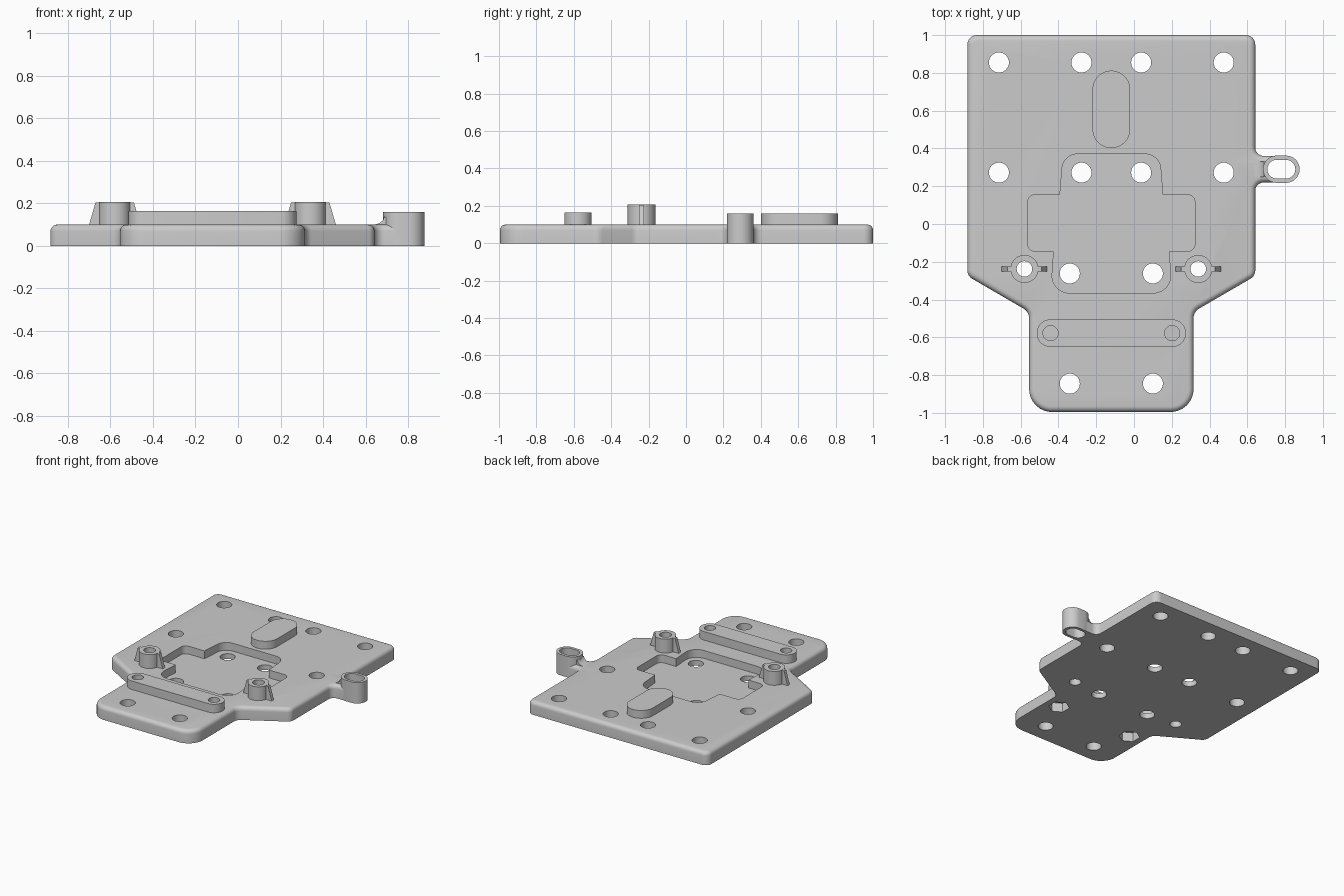
import bpy, bmesh, math
from mathutils import Vector

if "Cube" in bpy.data.objects:
    bpy.data.objects.remove(bpy.data.objects["Cube"], do_unlink=True)

CX = -0.12      # symmetry line of the plate
TOP = 0.1       # plate thickness

grey = bpy.data.materials.new("plain grey")
grey.use_nodes = True
colour = (0.6, 0.6, 0.6, 1)
grey.diffuse_color = colour
grey.node_tree.nodes["Principled BSDF"].inputs["Base Color"].default_value = colour


def rounded(corners, steps=8):
    """Polygon of (x, y, radius) corners with arcs."""
    pts, n = [], len(corners)
    for i, (x, y, r) in enumerate(corners):
        p = Vector((x, y))
        if r == 0:
            pts.append(p)
            continue
        u = (Vector(corners[i - 1][:2]) - p).normalized()
        v = (Vector(corners[(i + 1) % n][:2]) - p).normalized()
        half = math.acos(u.dot(v)) / 2
        t = r / math.tan(half)
        c = p + (u + v).normalized() * (r / math.sin(half))
        a, b = p + u * t - c, p + v * t - c
        pts += [c + a.lerp(b, k / steps).normalized() * r for k in range(steps + 1)]
    return pts


def slot(x, y, r, hx=0, hy=0, n=40):
    """Circle, or a round-ended slot when stretched by hx or hy."""
    pts = []
    for k in range(n):
        a = (k + 0.5) * math.tau / n
        c, s = math.cos(a), math.sin(a)
        pts.append((x + r * c + math.copysign(hx, c), y + r * s + math.copysign(hy, s)))
    return pts


def prism(name, pts, low, high, bevel=0, upright=False):
    """Extrude an outline along z, or along y when upright."""
    bm = bmesh.new()
    face = bm.faces.new([bm.verts.new((p[0], p[1], low)) for p in pts])
    up = bmesh.ops.extrude_face_region(bm, geom=[face], use_keep_orig=True)["geom"]
    bmesh.ops.translate(bm, vec=(0, 0, high - low),
                        verts=[g for g in up if isinstance(g, bmesh.types.BMVert)])
    bmesh.ops.recalc_face_normals(bm, faces=bm.faces)
    if bevel:
        rim = [e for e in bm.edges if all(v.co.z > high - 1e-5 for v in e.verts)]
        bmesh.ops.bevel(bm, geom=rim, offset=bevel, offset_type='OFFSET', segments=5,
                        profile=0.5, affect='EDGES', clamp_overlap=False)
    if upright:
        for v in bm.verts:
            v.co.y, v.co.z = v.co.z, v.co.y
    bmesh.ops.recalc_face_normals(bm, faces=bm.faces)
    mesh = bpy.data.meshes.new(name)
    bm.to_mesh(mesh)
    bm.free()
    mesh.materials.append(grey)
    ob = bpy.data.objects.new(name, mesh)
    bpy.context.collection.objects.link(ob)
    return ob


def finish(ob, cuts=()):
    """Cut (outline, low, high) prisms out, then shade."""
    bpy.ops.object.select_all(action='DESELECT')
    bpy.context.view_layer.objects.active = ob
    ob.select_set(True)
    for pts, low, high in cuts:
        cutter = prism("cutter", pts, low, high)
        cutter.hide_render = True
        mod = ob.modifiers.new("cut", 'BOOLEAN')
        mod.operation, mod.solver, mod.object = 'DIFFERENCE', 'EXACT', cutter
        bpy.ops.object.modifier_apply(modifier=mod.name)
        bpy.data.objects.remove(cutter, do_unlink=True)
    bpy.ops.object.shade_smooth_by_angle(angle=math.radians(30))


def mirrored(half):
    """Complete a right-hand outline (offsets from CX, top to bottom)."""
    return rounded([(CX + x, y, r) for x, y, r in half]
                   + [(CX - x, y, r) for x, y, r in reversed(half)])


# Base plate outline, with a neck reaching to the side lug
LUG_X, LUG_Y = 0.78, 0.29
side = [(0.762, 1, 0.05), (0.762, -0.275, 0.05), (0.435, -0.465, 0.06), (0.435, -0.995, 0.12)]
right = [(CX + x, y, r) for x, y, r in side]
left = [(CX - x, y, r) for x, y, r in reversed(side)]
neck = [(right[0][0], LUG_Y + 0.07, 0.045), (0.75, LUG_Y + 0.07, 0),
        (0.75, LUG_Y - 0.07, 0), (right[0][0], LUG_Y - 0.07, 0.045)]
plate = prism("base_plate", rounded(right[:1] + neck + right[1:] + left), 0, TOP, bevel=0.03)

# Recessed pocket, mounting holes, nut recesses
pocket = mirrored([(0.255, 0.37, 0.08), (0.272, 0.155, 0), (0.443, 0.155, 0.04),
                   (0.443, -0.145, 0.04), (0.305, -0.145, 0), (0.32, -0.365, 0.09)])
lug_slot = (slot(LUG_X, LUG_Y, 0.05, hx=0.024), -0.1, 0.3)
cuts = [(pocket, 0.04, 0.3), lug_slot]
rows = [(0.158, 0.855), (0.595, 0.855), (0.158, 0.272), (0.595, 0.272),
        (0.22, -0.262), (0.22, -0.845)]
BOSS_X, BOSS_Y = 0.46, -0.238
BAR_X, BAR_Y = 0.322, -0.578
for s in (-1, 1):
    cuts += [(slot(CX + s * x, y, 0.053), -0.1, 0.3) for x, y in rows]
    cuts.append((slot(CX + s * BOSS_X, BOSS_Y, 0.041), -0.1, 0.3))
    cuts.append((slot(CX + s * BAR_X, BAR_Y, 0.075, n=6), -0.1, 0.07))
finish(plate, cuts)

# Raised oval pad
finish(prism("oval_pad", slot(CX, 0.607, 0.1, hy=0.105), 0.09, 0.16))

# Raised bar with two screw holes
finish(prism("cross_bar", slot(CX, BAR_Y, 0.073, hx=BAR_X), 0.09, 0.165),
       [(slot(CX + s * BAR_X, BAR_Y, 0.04), 0, 0.3) for s in (-1, 1)])

# Screw bosses with side gussets
for s, label in ((-1, "right"), (1, "left")):
    x = CX + s * BOSS_X
    bore = (slot(x, BOSS_Y, 0.041), -0.1, 0.4)
    finish(prism(label + "_boss", slot(x, BOSS_Y, 0.074), 0.09, 0.206), [bore])
    gusset = [(x - 0.122, 0.095), (x + 0.122, 0.095), (x + 0.09, 0.205), (x - 0.09, 0.205)]
    finish(prism(label + "_gusset", gusset, BOSS_Y - 0.013, BOSS_Y + 0.013, upright=True), [bore])

# Side lug with a slot, and the curved web behind it
finish(prism("side_lug", slot(LUG_X, LUG_Y, 0.072, hx=0.025), 0, 0.16), [lug_slot])
web = [(0.62, 0.06), (0.62, 0.098), (0.645, 0.101), (0.665, 0.107), (0.68, 0.118),
       (0.688, 0.135), (0.71, 0.135), (0.71, 0.06)]
finish(prism("lug_web", web, LUG_Y - 0.04, LUG_Y + 0.04, upright=True), [lug_slot])
